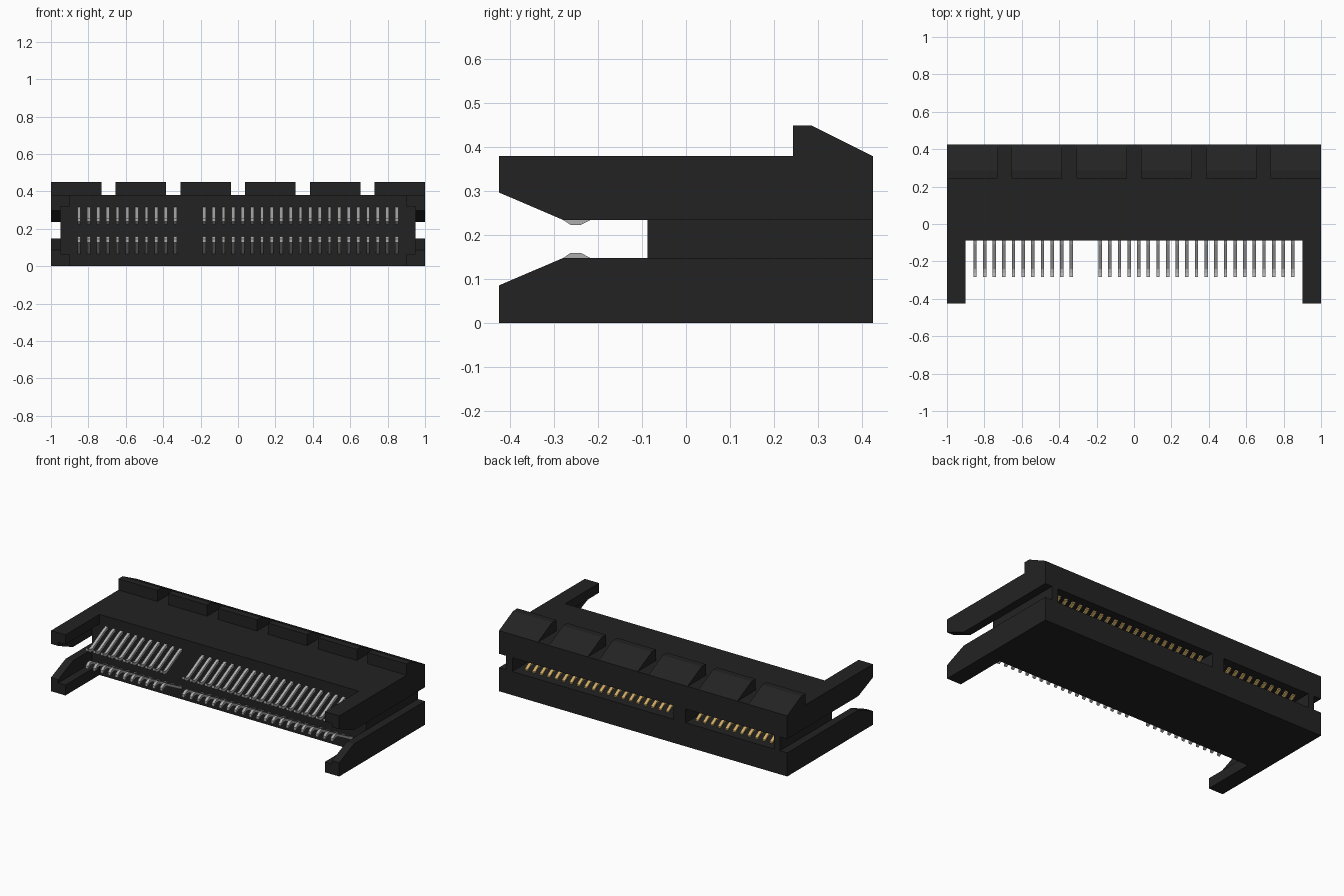
import bpy, bmesh

if "Cube" in bpy.data.objects:
    bpy.data.objects.remove(bpy.data.objects["Cube"])

MID2 = 0.383          # twice the height of the card plane, used to mirror in z
PITCH = 0.0515
PIN_X = [-0.85 + PITCH * i for i in range(34) if i not in (11, 12)]


def material(name, rgb):
    m = bpy.data.materials.new(name)
    m.diffuse_color = (*rgb, 1)
    m.use_nodes = True
    m.node_tree.nodes["Principled BSDF"].inputs["Base Color"].default_value = m.diffuse_color
    return m


BLACK = material("black_plastic", (0.0165, 0.0165, 0.0165))
SILVER = material("tinned_metal", (0.42, 0.42, 0.42))
GOLD = material("gold_plating", (0.62, 0.41, 0.13))


def prisms(name, items, mat):
    """One object from (y-z profile, x0, x1) extrusions."""
    bm = bmesh.new()
    for prof, x0, x1 in items:
        a = [bm.verts.new((x0, y, z)) for y, z in prof]
        b = [bm.verts.new((x1, y, z)) for y, z in prof]
        bm.faces.new(a)
        bm.faces.new(b[::-1])
        for i in range(len(prof)):
            j = (i + 1) % len(prof)
            bm.faces.new((a[j], a[i], b[i], b[j]))
    bmesh.ops.recalc_face_normals(bm, faces=bm.faces[:])
    me = bpy.data.meshes.new(name)
    bm.to_mesh(me)
    bm.free()
    me.materials.append(mat)
    ob = bpy.data.objects.new(name, me)
    bpy.context.collection.objects.link(ob)
    return ob


def rect(y0, y1, z0, z1):
    return [(y0, z0), (y1, z0), (y1, z1), (y0, z1)]


def cut(target, items):
    cutter = prisms("cutter", items, BLACK)
    cutter.hide_render = True
    mod = target.modifiers.new("cut", 'BOOLEAN')
    mod.operation = 'DIFFERENCE'
    mod.solver = 'EXACT'
    mod.object = cutter
    bpy.context.view_layer.objects.active = target
    bpy.ops.object.modifier_apply(modifier=mod.name)
    bpy.data.objects.remove(cutter)


# Housing block with front bay, board pocket, side grooves and keyed card slot
housing = prisms("housing", [(rect(-0.425, 0.425, 0, 0.38), -1, 1)], BLACK)
cut(housing, [(rect(-0.6, -0.088, -0.1, 0.5), -0.9, 0.9)])
cut(housing, [(rect(-0.6, -0.088, 0.065, 0.32), -0.95, 0.95)])
groove = [(-0.5, 0.054), (-0.28, 0.148), (0.6, 0.148),
          (0.6, 0.235), (-0.28, 0.235), (-0.5, 0.329)]
cut(housing, [(groove, 0.95, 1.1), (groove, -1.1, -0.95)])
slot = rect(0.04, 0.6, 0.148, 0.235)
cut(housing, [(slot, -0.908, -0.295), (slot, -0.212, 0.908)])

# Row of wedge ridges along the top rear edge
wedge = [(0.243, 0.38), (0.425, 0.38), (0.285, 0.45), (0.243, 0.45)]
prisms("top_ridges", [(wedge, -1 + 0.346 * i, -0.73 + 0.346 * i) for i in range(6)], BLACK)


def strip_rows(name, path, thick, width, mat):
    """Bent strips at every pin position, in two rows mirrored about the card."""
    prof = path + [(y, z + thick) for y, z in reversed(path)]
    flip = [(y, MID2 - z) for y, z in prof]
    prisms(name, [(p, x - width / 2, x + width / 2) for x in PIN_X for p in (prof, flip)], mat)


# Spring tails reaching out of the front
strip_rows("solder_tails",
           [(-0.08, 0.302), (-0.11, 0.292), (-0.215, 0.236), (-0.24, 0.223),
            (-0.262, 0.223), (-0.284, 0.238)], 0.018, 0.018, SILVER)

# Gold contacts bulging into the card slot
strip_rows("slot_contacts",
           [(0.045, 0.226), (0.2, 0.22), (0.31, 0.203), (0.335, 0.203), (0.37, 0.226)],
           0.012, 0.02, GOLD)
